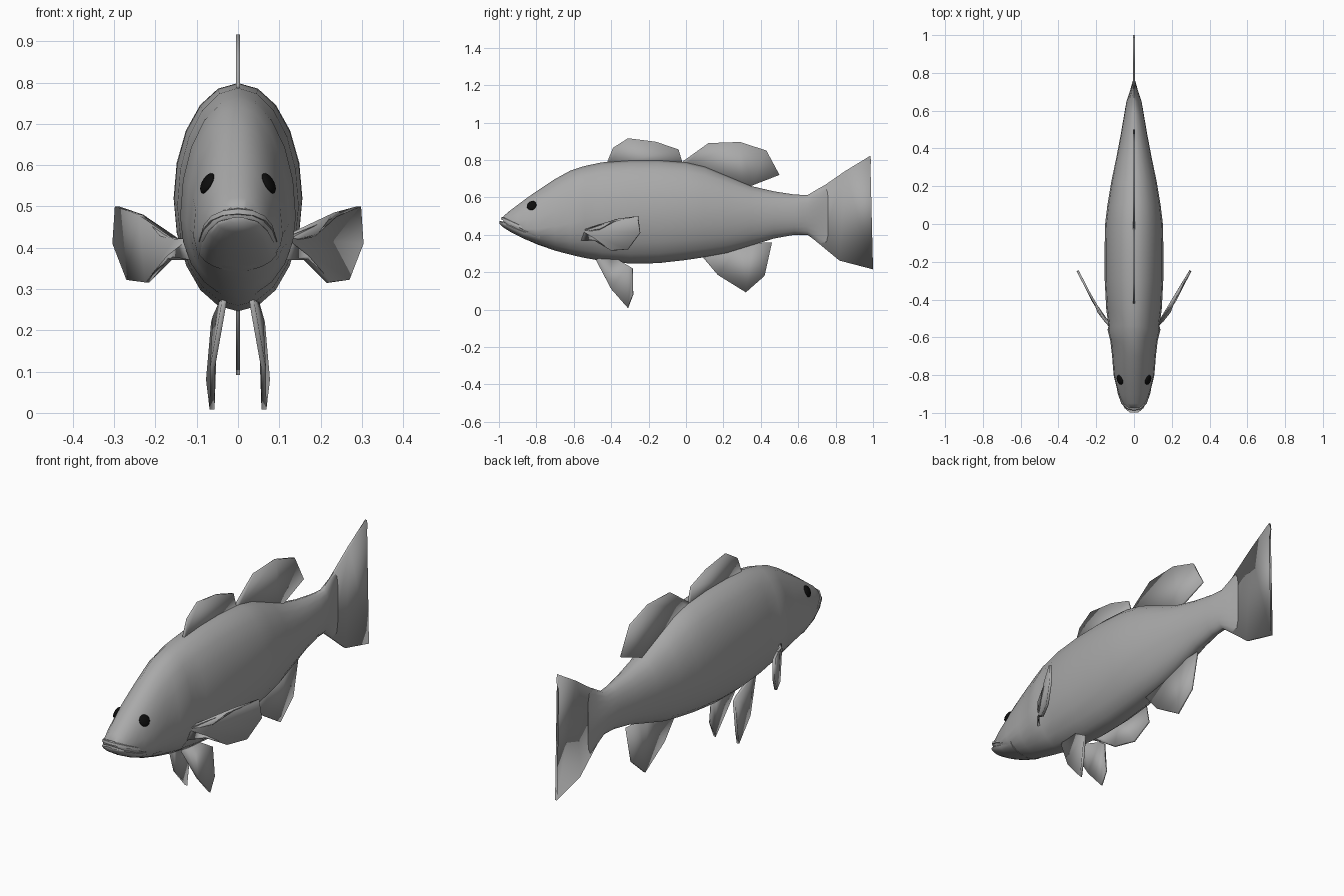
import bpy, bmesh, math
from mathutils import Vector


def material(name, rgb):
    m = bpy.data.materials.new(name)
    m.diffuse_color = (*rgb, 1)
    return m


GREY = material("fish grey", (0.4, 0.4, 0.4))
BLACK = material("eye black", (0.004, 0.004, 0.004))


def finish(bm, name, mat, angle=50):
    bmesh.ops.recalc_face_normals(bm, faces=bm.faces)
    me = bpy.data.meshes.new(name)
    bm.to_mesh(me)
    bm.free()
    ob = bpy.data.objects.new(name, me)
    bpy.context.collection.objects.link(ob)
    me.materials.append(mat)
    bpy.ops.object.select_all(action='DESELECT')
    ob.select_set(True)
    bpy.context.view_layer.objects.active = ob
    bpy.ops.object.shade_smooth_by_angle(angle=math.radians(angle))
    return ob


def loft(name, rows, n=20):
    """Rows of (y, half width, bottom z, widest z, top z)."""
    bm = bmesh.new()
    rings = []
    for y, w, zb, zm, zt in rows:
        ring = []
        for i in range(n):
            a = math.tau * i / n
            s = math.sin(a)
            z = zm + s * ((zt - zm) if s > 0 else (zm - zb))
            ring.append(bm.verts.new((w * math.cos(a), y, z)))
        rings.append(ring)
    for r, q in zip(rings, rings[1:]):
        for i in range(n):
            j = (i + 1) % n
            bm.faces.new((r[i], r[j], q[j], q[i]))
    bm.faces.new(rings[0])
    bm.faces.new(rings[-1])
    return finish(bm, name, GREY)


def fin(name, points, thick=0.01):
    """Thin plate from an outline of 3D points."""
    bm = bmesh.new()
    f = bm.faces.new([bm.verts.new(p) for p in points])
    bmesh.ops.triangulate(bm, faces=[f])
    ob = finish(bm, name, GREY, 40)
    mod = ob.modifiers.new("thickness", 'SOLIDIFY')
    mod.thickness = thick
    mod.offset = 0
    return ob


def interp(x, table):
    for (a, fa), (b, fb) in zip(table, table[1:]):
        if x <= b:
            return fa + (fb - fa) * (x - a) / (b - a)
    return table[-1][1]


# Body, with a small step at the gill cover and a flattened tail root
loft("body", [
    (-0.975, 0.035, 0.465, 0.475, 0.500),
    (-0.95, 0.062, 0.440, 0.455, 0.522),
    (-0.90, 0.082, 0.405, 0.440, 0.560),
    (-0.85, 0.096, 0.375, 0.430, 0.597),
    (-0.80, 0.108, 0.350, 0.430, 0.632),
    (-0.70, 0.116, 0.315, 0.445, 0.698),
    (-0.62, 0.125, 0.294, 0.460, 0.742),
    (-0.56, 0.140, 0.280, 0.475, 0.762),
    (-0.54, 0.135, 0.276, 0.480, 0.768),
    (-0.45, 0.147, 0.260, 0.500, 0.787),
    (-0.30, 0.155, 0.246, 0.515, 0.798),
    (-0.15, 0.156, 0.248, 0.520, 0.799),
    (0.00, 0.153, 0.265, 0.520, 0.788),
    (0.10, 0.141, 0.280, 0.520, 0.765),
    (0.22, 0.121, 0.302, 0.515, 0.715),
    (0.35, 0.094, 0.342, 0.510, 0.660),
    (0.47, 0.071, 0.380, 0.505, 0.632),
    (0.58, 0.052, 0.400, 0.505, 0.615),
    (0.65, 0.040, 0.400, 0.505, 0.612),
    (0.71, 0.020, 0.355, 0.505, 0.648),
    (0.76, 0.006, 0.320, 0.505, 0.675)])

# Lower jaw jutting past the upper lip
loft("lower_jaw", [
    (-0.998, 0.022, 0.460, 0.469, 0.474),
    (-0.975, 0.050, 0.438, 0.460, 0.470),
    (-0.93, 0.072, 0.410, 0.440, 0.455),
    (-0.87, 0.086, 0.380, 0.415, 0.435),
    (-0.78, 0.098, 0.343, 0.400, 0.420)])

# Upper lip: a tapered ridge along the mouth
half = [(0.0, -0.982, 0.488), (0.035, -0.973, 0.484), (0.062, -0.945, 0.471),
        (0.080, -0.895, 0.448), (0.088, -0.845, 0.420)]
path = [(-x, y, z) for x, y, z in half[:0:-1]] + half
bm = bmesh.new()
rings = []
for x, y, z in path:
    out = Vector((x * 1.5, y + 0.87, 0)).normalized()
    rings.append([bm.verts.new(Vector((x, y, z)) + out * o + Vector((0, 0, h)))
                  for o, h in ((0.007, -0.006), (0.004, 0.006), (-0.015, 0.010), (-0.015, -0.008))])
for r, q in zip(rings, rings[1:]):
    for i in range(4):
        bm.faces.new((r[i], r[i - 1], q[i - 1], q[i]))
bm.faces.new(rings[0])
bm.faces.new(rings[-1])
finish(bm, "upper_lip", GREY)

# Fins on the centre plane, outlines as (y, z)
centre_fins = {
    "tail_fin": [(0.63, 0.60), (0.66, 0.612), (0.72, 0.65), (0.85, 0.74), (0.985, 0.822),
                 (0.99, 0.79), (0.93, 0.50), (1.0, 0.215), (0.82, 0.262), (0.72, 0.345),
                 (0.65, 0.402), (0.63, 0.42)],
    "front_dorsal_fin": [(-0.42, 0.77), (-0.42, 0.793), (-0.39, 0.865), (-0.31, 0.916),
                         (-0.16, 0.897), (-0.04, 0.856), (-0.02, 0.79), (-0.02, 0.76)],
    "rear_dorsal_fin": [(-0.02, 0.76), (-0.02, 0.79), (0.12, 0.890), (0.29, 0.896),
                        (0.43, 0.850), (0.50, 0.720), (0.35, 0.662), (0.30, 0.64)],
    "anal_fin": [(0.09, 0.30), (0.09, 0.28), (0.17, 0.185), (0.32, 0.092), (0.42, 0.18),
                 (0.46, 0.36), (0.36, 0.355), (0.30, 0.36)],
}
for name, outline in centre_fins.items():
    fin(name, [(0, y, z) for y, z in outline])

# Paired fins and eyes
sweep = [(0.11, -0.56), (0.15, -0.515), (0.19, -0.465), (0.24, -0.36), (0.30, -0.245)]
pectoral = [(0.11, 0.425), (0.15, 0.422), (0.19, 0.43), (0.235, 0.48), (0.293, 0.50),
            (0.299, 0.41), (0.265, 0.322), (0.22, 0.316), (0.17, 0.375), (0.11, 0.37)]
bow = [(0.0, 0.045), (0.1, 0.055), (0.25, 0.036), (0.3, 0.03)]
pelvic = [(-0.46, 0.29), (-0.48, 0.262), (-0.40, 0.11), (-0.31, 0.008), (-0.285, 0.08),
          (-0.285, 0.22), (-0.31, 0.235), (-0.40, 0.262), (-0.40, 0.29)]
for side, s in (("right", 1), ("left", -1)):
    fin(side + "_pectoral_fin", [(s * x, interp(x, sweep), z) for x, z in pectoral], 0.012)
    fin(side + "_pelvic_fin",
        [(s * (interp(z, bow) + 0.1 * (y + 0.48)), y, z) for y, z in pelvic], 0.012)
    bm = bmesh.new()
    bmesh.ops.create_uvsphere(bm, u_segments=16, v_segments=10, radius=1)
    eye = finish(bm, side + "_eye", BLACK, 60)
    eye.scale = (0.012, 0.027, 0.027)
    eye.location = (s * 0.074, -0.825, 0.556)
    eye.rotation_mode = 'QUATERNION'
    eye.rotation_quaternion = Vector((s * 0.82, -0.28, 0.45)).to_track_quat('X', 'Z')
